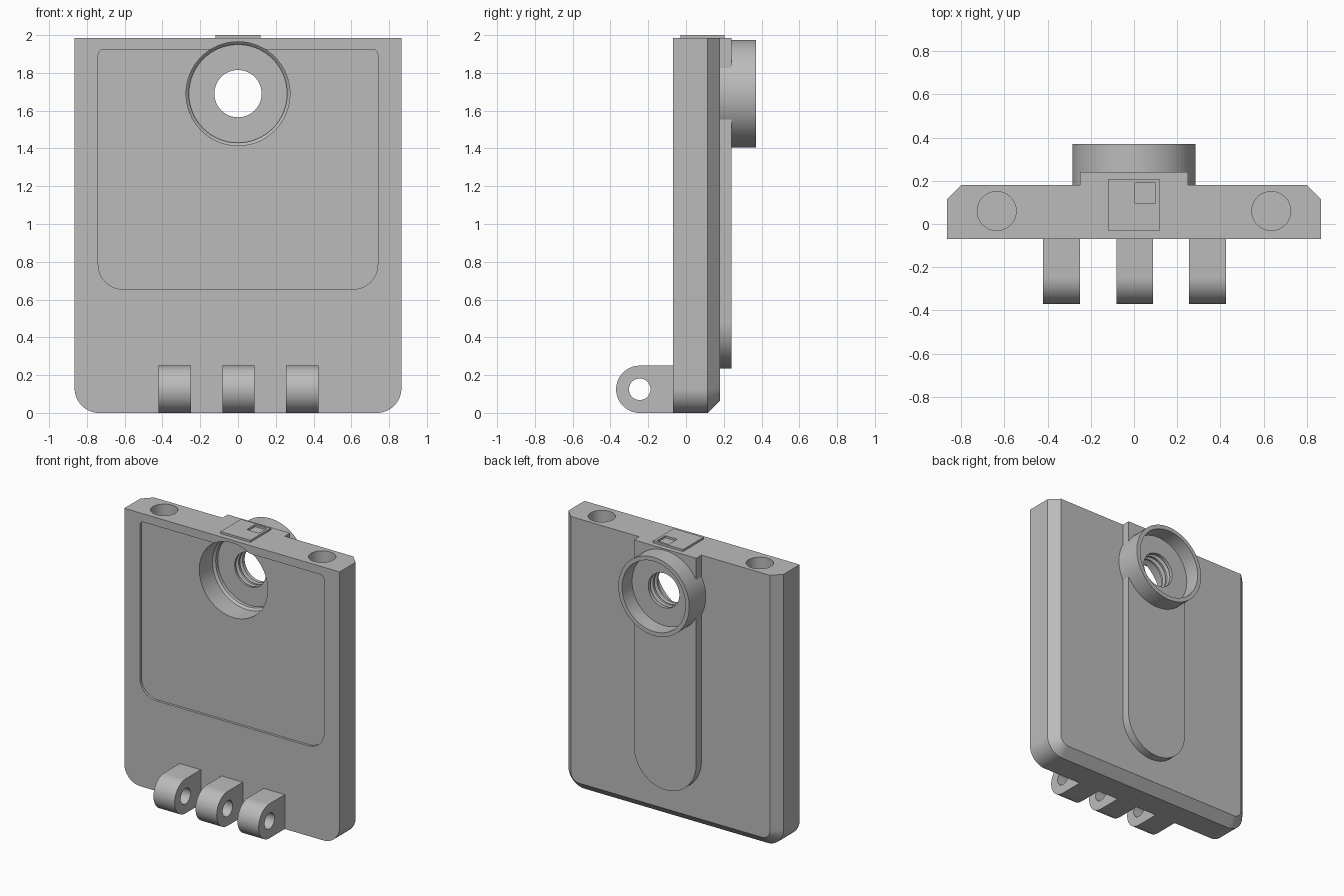
import bpy, bmesh
from math import pi, sin, cos

cube = bpy.data.objects.get("Cube")
if cube:
    bpy.data.objects.remove(cube, do_unlink=True)

grey = bpy.data.materials.new("plain grey")
grey.use_nodes = True
tone = (0.5, 0.5, 0.5, 1)
grey.diffuse_color = tone
grey.node_tree.nodes["Principled BSDF"].inputs["Base Color"].default_value = tone


def rounded(u0, u1, v0, v1, bl=0, br=0, tr=0, tl=0):
    """Counter-clockwise rectangle outline with a radius for each corner."""
    pts = []
    corners = ((u0, v0, 1, 1, bl), (u1, v0, -1, 1, br),
               (u1, v1, -1, -1, tr), (u0, v1, 1, -1, tl))
    for i, (u, v, su, sv, r) in enumerate(corners):
        steps = 16 if r else 0
        for k in range(steps + 1):
            a = pi + i * pi / 2 + (k / steps * pi / 2 if steps else 0)
            pts.append((u + r * (su + cos(a)), v + r * (sv + sin(a))) if r else (u, v))
    return pts


def circle(u, v, r, n=64):
    return [(u + r * cos(2 * pi * k / n), v + r * sin(2 * pi * k / n)) for k in range(n)]


PLACE = {"x": lambda u, v, d: (d, u, v),
         "y": lambda u, v, d: (u, d, v),
         "z": lambda u, v, d: (u, v, d)}


def loft(name, axis, rings):
    """Closed solid through (depth, outline) rings along an axis."""
    bm = bmesh.new()
    loops = [[bm.verts.new(PLACE[axis](u, v, d)) for u, v in pts] for d, pts in rings]
    n = len(loops[0])
    for a, b in zip(loops, loops[1:]):
        for i in range(n):
            j = (i + 1) % n
            bm.faces.new((a[i], a[j], b[j], b[i]))
    bm.faces.new(loops[0][::-1])
    bm.faces.new(loops[-1])
    bmesh.ops.recalc_face_normals(bm, faces=bm.faces)
    mesh = bpy.data.meshes.new(name)
    bm.to_mesh(mesh)
    bm.free()
    mesh.materials.append(grey)
    obj = bpy.data.objects.new(name, mesh)
    bpy.context.collection.objects.link(obj)
    return obj


def prism(name, axis, lo, hi, outline):
    return loft(name, axis, [(lo, outline), (hi, outline)])


def cut(obj, *cutters):
    for c in cutters:
        c.hide_render = True
        c.hide_set(True)
        mod = obj.modifiers.new("cut " + c.name, "BOOLEAN")
        mod.operation = "DIFFERENCE"
        mod.solver = "EXACT"
        mod.object = c


def smooth(obj):
    # Bake the cuts, then shade
    bpy.ops.object.select_all(action="DESELECT")
    obj.select_set(True)
    bpy.context.view_layer.objects.active = obj
    for mod in list(obj.modifiers):
        bpy.ops.object.modifier_apply(modifier=mod.name)
    bpy.ops.object.shade_smooth_by_angle(angle=pi / 6)


TOP, EYE = 1.985, 1.69
parts = []

# Plate with rounded lower corners and a chamfered back
full = rounded(-0.865, 0.865, 0, TOP, 0.13, 0.13)
inset = rounded(-0.8, 0.8, 0.065, TOP, 0.065, 0.065)
plate = loft("plate", "y", [(-0.07, full), (0.115, full), (0.18, inset)])

# Raised back rail and the collar around the bore
rail = prism("back_rail", "y", 0.17, 0.24, rounded(-0.25, 0.25, 0.235, TOP, 0.25, 0.25))
collar = prism("collar", "y", 0.17, 0.37, circle(0, EYE, 0.285))

# Stepped bore with thread grooves
steps = [(-0.2, 0.275), (0.1, 0.275), (0.115, 0.26), (0.14, 0.26), (0.14, 0.125)]
for y in (0.155, 0.2):
    steps += [(y, 0.125), (y + 0.01, 0.15), (y + 0.02, 0.15), (y + 0.03, 0.125)]
steps += [(0.255, 0.125), (0.255, 0.255), (0.5, 0.255)]
bore = loft("bore_cutter", "y", [(y, circle(0, EYE, r)) for y, r in steps])

# Shallow front panel recess and top sockets
panel = prism("panel_cutter", "y", -0.2, -0.052,
              rounded(-0.74, 0.74, 0.655, 1.925, 0.13, 0.13, 0.03, 0.03))
sockets = [prism("socket_cutter", "z", TOP - 0.3, 2.2, circle(s * 0.635, 0.06, 0.09))
           for s in (-1, 1)]
cut(plate, panel, bore, *sockets)
cut(rail, bore)
cut(collar, bore)
parts += [plate, rail, collar]

# Thin top pad with a square notch
pad = prism("top_pad", "z", TOP - 0.005, 2, rounded(-0.12, 0.12, -0.03, 0.205))
cut(pad, prism("notch_cutter", "z", 1.9, 2.1, rounded(0.005, 0.1, 0.095, 0.19)))
parts.append(pad)

# Three hinge knuckles sharing one pin hole
pin = prism("pin_cutter", "x", -1, 1, circle(-0.245, 0.125, 0.057, 40))
for name, x in (("right", -0.335), ("middle", 0.003), ("left", 0.34)):
    knuckle = prism(name + "_hinge_knuckle", "x", x - 0.085, x + 0.085,
                    rounded(-0.37, -0.065, 0, 0.25, 0.125, 0, 0, 0.125))
    cut(knuckle, pin)
    parts.append(knuckle)

for part in parts:
    smooth(part)
for helper in [o for o in bpy.context.collection.objects if "_cutter" in o.name]:
    bpy.data.objects.remove(helper, do_unlink=True)
